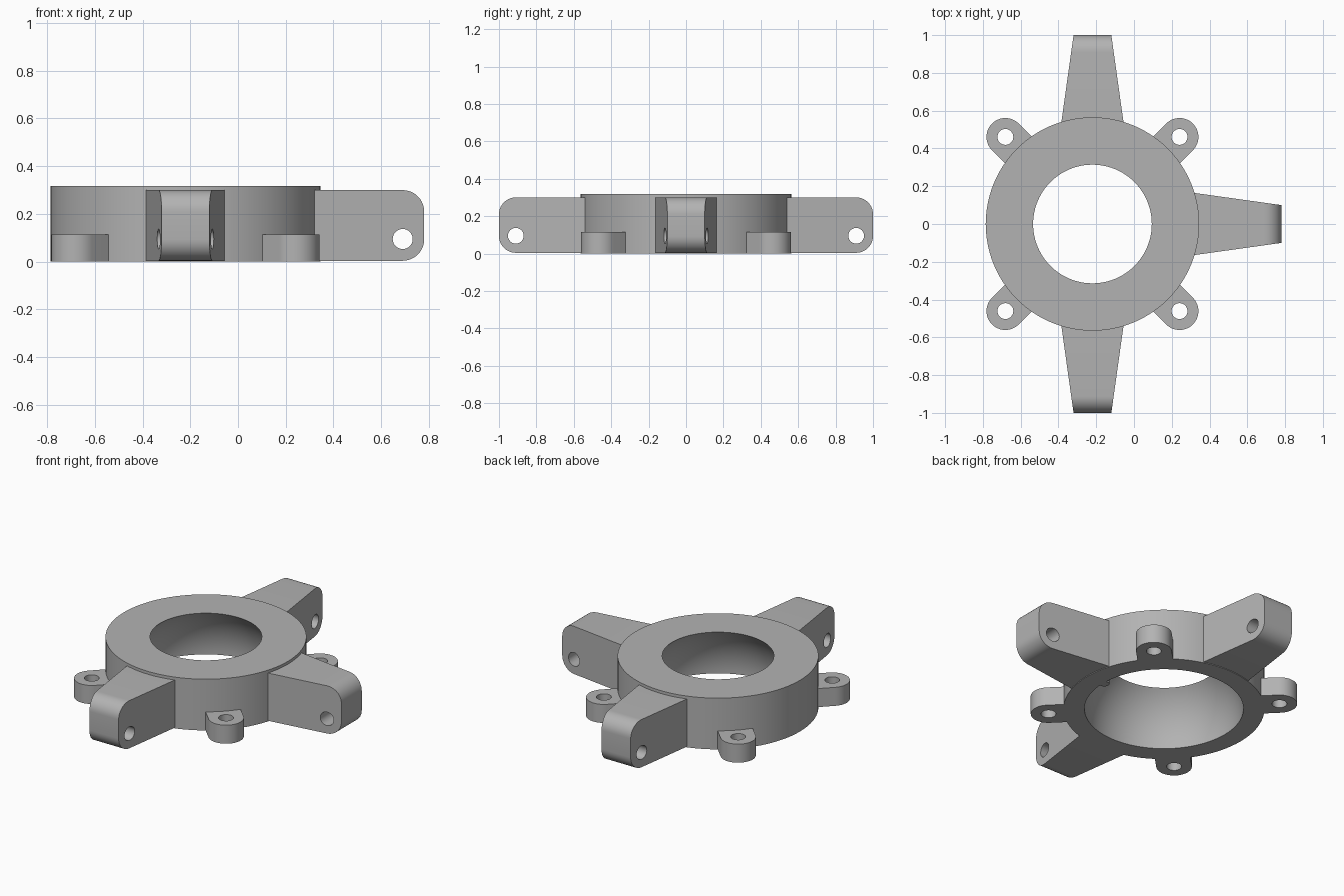
import bpy, bmesh
from math import pi, sin, cos, sqrt
from mathutils import Matrix, Vector

if "Cube" in bpy.data.objects:
    bpy.data.objects.remove(bpy.data.objects["Cube"])

grey = bpy.data.materials.new("light_grey")
colour = (0.45, 0.45, 0.45, 1)
grey.diffuse_color = colour
grey.use_nodes = True
grey.node_tree.nodes["Principled BSDF"].inputs["Base Color"].default_value = colour

CENTRE = Vector((-0.22, 0, 0))   # axis of the ring
RADIUS, HEIGHT = 0.565, 0.318
BOWL = 0.447                     # spherical bore, centred on the base


def arc(cx, cy, r, start, end, steps):
    return [(cx + r * cos(start + (end - start) * i / steps),
             cy + r * sin(start + (end - start) * i / steps)) for i in range(steps + 1)]


def circle(cx, cy, r, steps=32):
    return arc(cx, cy, r, 0, 2 * pi, steps)[:-1]


def finish(name, bm):
    bmesh.ops.remove_doubles(bm, verts=bm.verts, dist=0.0002)
    bmesh.ops.recalc_face_normals(bm, faces=bm.faces)
    mesh = bpy.data.meshes.new(name)
    bm.to_mesh(mesh)
    bm.free()
    mesh.materials.append(grey)
    obj = bpy.data.objects.new(name, mesh)
    bpy.context.collection.objects.link(obj)
    bpy.ops.object.select_all(action="DESELECT")
    obj.select_set(True)
    bpy.context.view_layer.objects.active = obj
    bpy.ops.object.shade_smooth_by_angle(angle=pi / 6)
    return obj


def plate(outlines, half_depth):
    """Extrude an outline with holes along local z."""
    curve = bpy.data.curves.new("outline", "CURVE")
    curve.dimensions = "2D"
    curve.fill_mode = "BOTH"
    curve.extrude = half_depth
    for points in outlines:
        spline = curve.splines.new("POLY")
        spline.points.add(len(points) - 1)
        for p, (x, y) in zip(spline.points, points):
            p.co = (x, y, 0, 1)
        spline.use_cyclic_u = True
    temp = bpy.data.objects.new("outline", curve)
    bpy.context.collection.objects.link(temp)
    bpy.context.view_layer.update()
    mesh = bpy.data.meshes.new_from_object(
        temp.evaluated_get(bpy.context.evaluated_depsgraph_get()))
    bm = bmesh.new()
    bm.from_mesh(mesh)
    bpy.data.objects.remove(temp)
    bpy.data.curves.remove(curve)
    bpy.data.meshes.remove(mesh)
    return bm


# Ring with a spherical bore
top_angle = math_angle = Vector((sqrt(BOWL**2 - HEIGHT**2), HEIGHT)).angle(Vector((1, 0)))
profile = [(RADIUS, 0), (RADIUS, HEIGHT)] + arc(0, 0, BOWL, top_angle, 0, 16)
bm = bmesh.new()
verts = [bm.verts.new((r, 0, z)) for r, z in profile]
edges = [bm.edges.new((verts[i - 1], verts[i])) for i in range(len(verts))]
bmesh.ops.spin(bm, geom=verts + edges, cent=(0, 0, 0), axis=(0, 0, 1),
               angle=2 * pi, steps=96, use_merge=True)
finish("ring", bm).location = CENTRE

# Three tapered arms with rounded tips and a cross hole
low, high, tip, rnd = 0.004, 0.3, 1.0, 0.09
side = ([(0.5, high), (0.5, low)]
        + arc(tip - rnd, low + rnd, rnd, -pi / 2, 0, 10)
        + arc(tip - rnd, high - rnd, rnd, 0, pi / 2, 10))
for name, turn in (("left_arm", 0), ("back_arm", pi / 2), ("front_arm", -pi / 2)):
    bm = plate([side, circle(0.91, 0.095, 0.042)], 0.1)
    for v in bm.verts:
        half_width = 0.1 + 0.14 * (tip - v.co.x)
        v.co = (v.co.x, half_width if v.co.z < 0 else -half_width, v.co.y)
    bm.transform(Matrix.Rotation(turn, 4, "Z"))
    finish(name, bm).location = CENTRE

# Four mounting lugs on the diagonals
lug = [(0.52, 0.1), (0.52, -0.1)] + arc(0.652, 0, 0.1, -pi / 2, pi / 2, 24)
for i, name in enumerate(("back_left", "back_right", "front_right", "front_left")):
    bm = plate([lug, circle(0.652, 0, 0.042)], 0.0575)
    bm.transform(Matrix.Rotation(pi / 4 + i * pi / 2, 4, "Z")
                 @ Matrix.Translation((0, 0, 0.0575)))
    finish(name + "_lug", bm).location = CENTRE

# Small stop pin at the rim of the bore
bm = bmesh.new()
bmesh.ops.create_cone(bm, cap_ends=True, segments=20, radius1=0.028, radius2=0.028,
                      depth=0.1, matrix=Matrix.Translation((0.437, 0, 0.05)))
finish("stop_pin", bm).location = CENTRE
